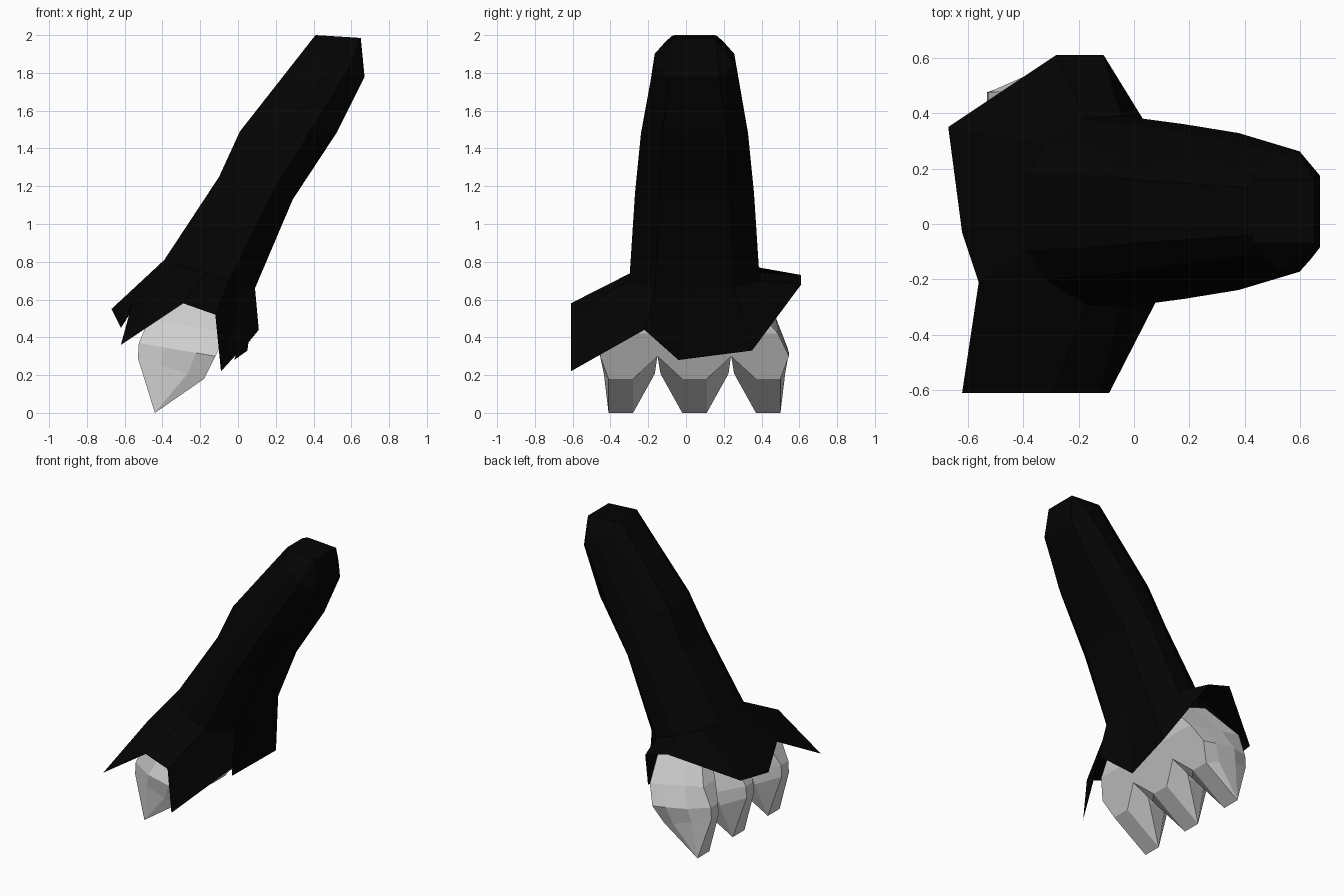
import bpy, bmesh

if "Cube" in bpy.data.objects:
    bpy.data.objects.remove(bpy.data.objects["Cube"])

def material(name, v):
    m = bpy.data.materials.new(name)
    m.diffuse_color = (v, v, v, 1)
    m.use_nodes = True
    m.node_tree.nodes["Principled BSDF"].inputs["Base Color"].default_value = m.diffuse_color
    return m

def loft(name, rings, mat, cap_end=False):
    """Skin a list of equal-length point rings."""
    bm = bmesh.new()
    vs = [[bm.verts.new(p) for p in r] for r in rings]
    n = len(rings[0])
    for a, b in zip(vs, vs[1:]):
        for i in range(n):
            j = (i + 1) % n
            bm.faces.new((a[i], a[j], b[j], b[i]))
    if cap_end:
        bm.faces.new(vs[-1])
    bmesh.ops.remove_doubles(bm, verts=bm.verts, dist=0.001)
    bmesh.ops.recalc_face_normals(bm, faces=bm.faces)
    me = bpy.data.meshes.new(name)
    bm.to_mesh(me)
    bm.free()
    me.materials.append(mat)
    ob = bpy.data.objects.new(name, me)
    bpy.context.collection.objects.link(ob)
    return ob

black = material("sleeve black", 0.0012)
grey = material("paw light grey", 0.64)
CY = 0.045  # middle of the arm in y

# Sleeve: cross-section as (fraction from left to right edge, side fraction)
section = [(.15, .7), (0, .4), (0, -.4), (.15, -.7), (.45, -.97), (.72, -1),
           (.87, -.8), (1, -.6), (1, 0), (1, .6), (.72, 1), (.45, .97)]
# left x,z / right x,z / half width
stations = [(-.39, .81, .09, .66, .345), (-.10, 1.25, .29, 1.13, .315),
            (.01, 1.49, .52, 1.48, .283), (.41, 2.0, .67, 1.78, .217)]
cuff_rim = [(-.67, .35, .55), (-.62, -.03, .45), (-.56, -.21, .58), (-.62, -.61, .36),
            (-.29, -.61, .58), (-.12, -.61, .52), (-.09, -.61, .22), (.11, -.22, .44),
            (-.02, -.04, .28), (.05, .35, .33), (-.11, .61, .68), (-.28, .61, .73)]
rings = [cuff_rim]
for lx, lz, rx, rz, h in stations:
    rings.append([(lx + (rx - lx) * t, CY + h * s, lz + (rz - lz) * t) for t, s in section])
# Blunt shoulder end: a flat top running to a short edge
rings.append([(.65 if t > .3 else .43, CY + max(-.115, min(.115, .22 * s)),
               1.985 if t > .3 else 1.999) for t, s in section])
loft("sleeve", rings, black, cap_end=True)

# Paw: three wedge-tipped fingers that merge into the palm inside the cuff
# left x,z / right x,z / inner half, outer half / left flat, right flat / y scale
paw = [(-.44, 0, -.44, 0, .065, .065, .065, .065, 1),
       (-.53, .29, -.18, .18, .18, .09, .04, .065, 1),
       (-.525, .37, -.12, .30, .196, .11, .04, .196, 1),
       (-.47, .50, -.06, .42, .196, .08, .07, .196, .94),
       (-.33, .72, -.02, .62, .196, .04, .10, .196, .62)]
for k, name in ((-1, "front_finger"), (0, "middle_finger"), (1, "back_finger")):
    rings = []
    for lx, lz, rx, rz, inner, outer, fl, fr, sc in paw:
        neg = outer if k == -1 else inner
        pos = outer if k == 1 else inner
        pts = [(0, min(fl, pos)), (0, -min(fl, neg)), (.35, -neg * .93), (.75, -neg),
               (1, -min(fr, neg)), (1, min(fr, pos)), (.75, pos), (.35, pos * .93)]
        rings.append([(lx + (rx - lx) * t, CY + (k * .39 + y) * sc, lz + (rz - lz) * t)
                      for t, y in pts])
    loft(name, rings, grey, cap_end=True)
